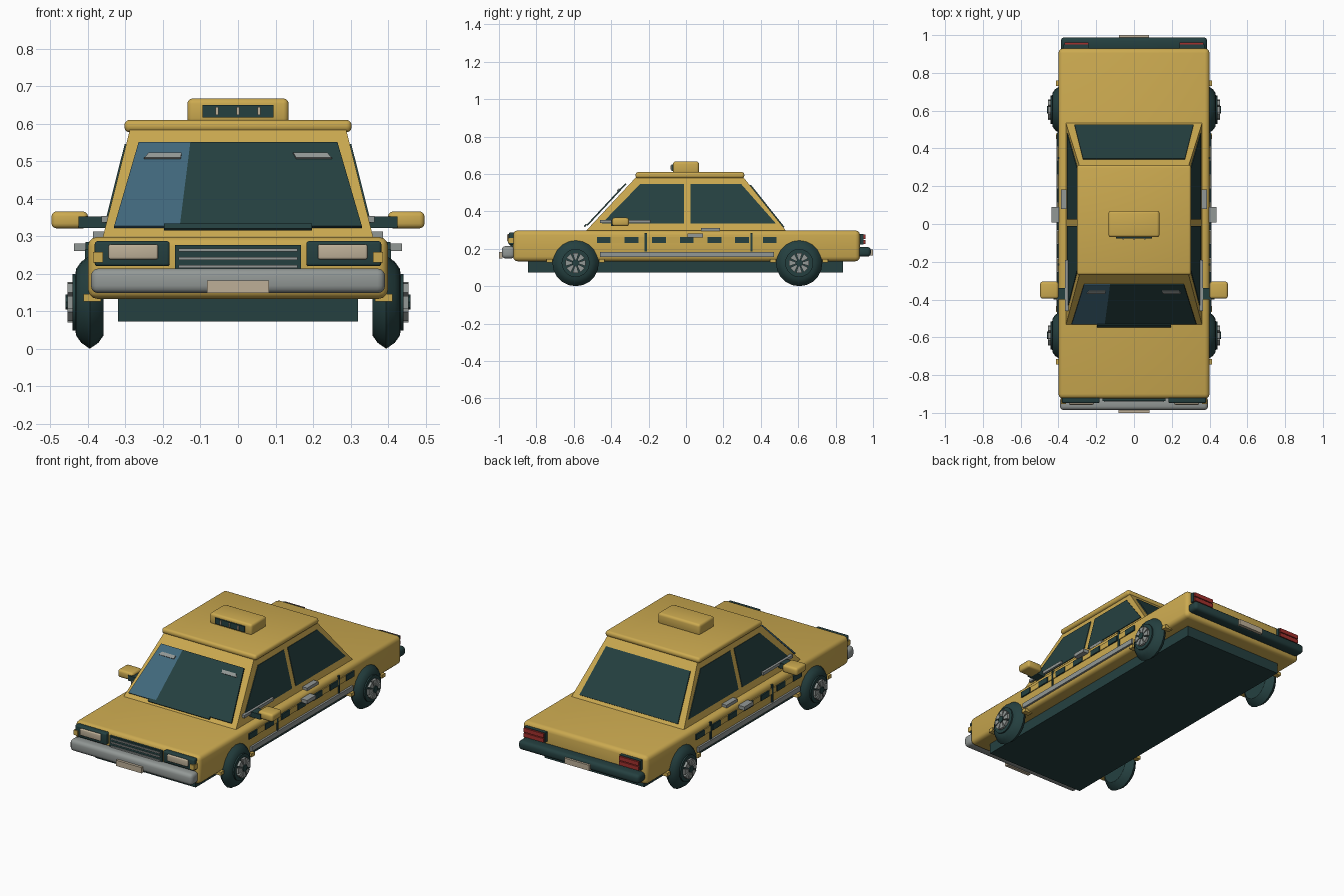
import bpy, bmesh, math
from mathutils import Vector

cube = bpy.data.objects.get("Cube")
if cube:
    bpy.data.objects.remove(cube, do_unlink=True)


def material(name, rgb):
    m = bpy.data.materials.new(name)
    m.use_nodes = True
    m.diffuse_color = (*rgb, 1)
    m.node_tree.nodes["Principled BSDF"].inputs["Base Color"].default_value = (*rgb, 1)
    return m


YELLOW = material("taxi_yellow", (0.60, 0.40, 0.08))
DARK = material("dark_teal", (0.018, 0.051, 0.051))
GREY = material("metal_grey", (0.29, 0.315, 0.305))
BEIGE = material("lamp_beige", (0.51, 0.43, 0.31))
BLUE = material("tinted_blue", (0.053, 0.14, 0.205))
RED = material("tail_red", (0.37, 0.03, 0.026))


def finish(name, bm, mat, smooth=False):
    bmesh.ops.recalc_face_normals(bm, faces=bm.faces)
    mesh = bpy.data.meshes.new(name)
    bm.to_mesh(mesh)
    bm.free()
    mesh.materials.append(mat)
    ob = bpy.data.objects.new(name, mesh)
    bpy.context.collection.objects.link(ob)
    if smooth:
        bpy.ops.object.select_all(action="DESELECT")
        ob.select_set(True)
        bpy.context.view_layer.objects.active = ob
        bpy.ops.object.shade_smooth_by_angle(angle=math.radians(35))
    return ob


def box(name, x, y, z, mat, bevel=0):
    """Box from (low, high) ranges, with optional rounded edges."""
    bm = bmesh.new()
    bmesh.ops.create_cube(bm, size=1)
    for v in bm.verts:
        v.co = [r[0] if c < 0 else r[1] for c, r in zip(v.co, (x, y, z))]
    if bevel:
        bmesh.ops.bevel(bm, geom=bm.edges[:], offset=bevel, segments=3,
                        profile=0.5, affect="EDGES")
    return finish(name, bm, mat, bevel > 0)


def pair(name, x, y, z, mat, bevel=0):
    """The same box on both sides of the car."""
    box("left_" + name, x, y, z, mat, bevel)
    box("right_" + name, (-x[1], -x[0]), y, z, mat, bevel)


def plate(name, points, mat, thick=0.008):
    """Thin flat panel around the given outline."""
    bm = bmesh.new()
    pts = [Vector(p) for p in points]
    shift = (pts[1] - pts[0]).cross(pts[2] - pts[0]).normalized() * thick / 2
    face = bm.faces.new([bm.verts.new(p - shift) for p in pts])
    ext = bmesh.ops.extrude_face_region(bm, geom=[face])
    for v in ext["geom"]:
        if isinstance(v, bmesh.types.BMVert):
            v.co += shift * 2
    return finish(name, bm, mat)


def lathe(name, profile, side, y, mat, segments=20):
    """Spin (radius, x) points about the axle."""
    bm = bmesh.new()
    vs = [bm.verts.new((side * x, y, AXLE_Z + r)) for r, x in profile]
    edges = [bm.edges.new(e) for e in zip(vs, vs[1:])]
    bmesh.ops.spin(bm, geom=vs + edges, cent=(0, y, AXLE_Z), axis=(1, 0, 0),
                   angle=2 * math.pi, steps=segments)
    bmesh.ops.remove_doubles(bm, verts=bm.verts, dist=0.0005)
    return finish(name, bm, mat, True)


# Lower body and underside
box("body", (-0.40, 0.40), (-0.925, 0.93), (0.133, 0.298), YELLOW, 0.025)
box("chassis", (-0.32, 0.32), (-0.845, 0.84), (0.072, 0.15), DARK)

# Cabin: a tapered block
BASE, TOP = 0.29, 0.585


def at(low, high, z):
    return low + (high - low) * (z - BASE) / (TOP - BASE)


def front_y(z): return at(-0.54, -0.265, z)
def rear_y(z): return at(0.54, 0.305, z)
def side_x(z): return at(0.362, 0.288, z)


bm = bmesh.new()
rings = []
for z in (BASE, TOP):
    rings.append([bm.verts.new(p) for p in (
        (-side_x(z), front_y(z), z), (side_x(z), front_y(z), z),
        (side_x(z), rear_y(z), z), (-side_x(z), rear_y(z), z))])
bm.faces.new(rings[0])
bm.faces.new(rings[1])
for i in range(4):
    j = (i + 1) % 4
    bm.faces.new((rings[0][i], rings[0][j], rings[1][j], rings[1][i]))
finish("cabin", bm, YELLOW)
box("roof", (-0.303, 0.303), (-0.27, 0.312), (0.577, 0.61), YELLOW, 0.014)

# Windscreen, with a tinted part, glints and a lower strip
LOW, HIGH = 0.325, 0.548


def screen(name, x0, x1, x2, x3, z0, z1, out, mat):
    """Panel parallel to the windscreen; x0, x1 below and x2, x3 above."""
    plate(name, [(x0, front_y(z0) - out, z0), (x1, front_y(z0) - out, z0),
                 (x2, front_y(z1) - out, z1), (x3, front_y(z1) - out, z1)], mat)


screen("windscreen", -0.155, 0.33, 0.265, -0.127, LOW, HIGH, 0.022, DARK)
screen("windscreen_tint", -0.33, -0.155, -0.127, -0.265, LOW, HIGH, 0.022, BLUE)
screen("right_glint", -0.25, -0.153, -0.15, -0.237, 0.507, 0.521, 0.03, GREY)
screen("left_glint", 0.155, 0.25, 0.237, 0.147, 0.507, 0.521, 0.03, GREY)
screen("windscreen_strip", -0.197, 0.197, 0.197, -0.197, 0.318, 0.331, 0.03, DARK)

# Rear and side windows
plate("rear_window", [(s * w, rear_y(z) + 0.003, z) for s, w, z in (
    (1, 0.315, 0.315), (1, 0.27, 0.54), (-1, 0.27, 0.54), (-1, 0.315, 0.315))], DARK)
for side, label in ((1, "left_"), (-1, "right_")):
    def window(name, corners):
        plate(label + name, [(side * side_x(z), y, z) for y, z in corners], DARK)
    window("front_window", [(-0.45, 0.335), (-0.01, 0.335), (-0.01, 0.545), (-0.245, 0.545)])
    window("rear_side_window", [(0.025, 0.335), (0.48, 0.335), (0.295, 0.545), (0.025, 0.545)])

# Roof sign
box("roof_sign", (-0.135, 0.135), (-0.07, 0.07), (0.6, 0.667), YELLOW, 0.014)
box("sign_panel", (-0.094, 0.094), (-0.077, -0.06), (0.617, 0.65), DARK)
for i in (-1, 0, 1):
    x = i * 0.056
    box("sign_mark", (x - 0.004, x + 0.004), (-0.083, -0.07), (0.623, 0.645), BEIGE)

# Front end
box("front_bumper", (-0.392, 0.392), (-0.985, -0.915), (0.148, 0.214), GREY, 0.02)
box("front_plate", (-0.082, 0.082), (-1.0, -0.98), (0.149, 0.182), BEIGE)
box("grille", (-0.168, 0.168), (-0.936, -0.91), (0.208, 0.276), DARK)
for z in (0.219, 0.241, 0.263):
    box("grille_bar", (-0.158, 0.158), (-0.942, -0.93), (z - 0.004, z + 0.004), GREY)
pair("headlight_housing", (0.182, 0.382), (-0.948, -0.9), (0.22, 0.287), DARK, 0.008)
pair("headlight", (0.213, 0.345), (-0.957, -0.93), (0.238, 0.278), BEIGE, 0.006)
pair("indicator", (0.36, 0.386), (-0.953, -0.9), (0.23, 0.258), YELLOW)

# Rear end
box("rear_bumper", (-0.387, 0.387), (0.915, 0.988), (0.158, 0.21), DARK, 0.018)
box("rear_plate", (-0.08, 0.08), (0.98, 1.0), (0.163, 0.195), BEIGE)
pair("tail_housing", (0.238, 0.372), (0.91, 0.95), (0.222, 0.279), DARK)
for low in (0.225, 0.253):
    pair("tail_light", (0.242, 0.368), (0.93, 0.96), (low, low + 0.023), RED)

# Side trim: sill, seams, handles and chequered band
pair("sill_strip", (0.39, 0.411), (-0.46, 0.47), (0.156, 0.184), GREY)
for y in (-0.215, 0.35):
    pair("door_seam", (0.39, 0.406), (y - 0.006, y + 0.006), (0.185, 0.285), DARK)
pair("lower_handle", (0.395, 0.437), (0.008, 0.09), (0.26, 0.281), GREY)
pair("upper_handle", (0.355, 0.387), (0.08, 0.182), (0.292, 0.312), GREY)
pair("window_trim", (0.34, 0.364), (-0.46, -0.19), (0.337, 0.354), GREY)
for i in range(7):
    y = -0.44 + i * 0.148
    pair("dark_check", (0.39, 0.408), (y - 0.037, y + 0.037), (0.232, 0.264), DARK)
    if i < 6:
        pair("yellow_check", (0.39, 0.405), (y + 0.04, y + 0.108), (0.232, 0.264), YELLOW)

# Door mirrors
pair("mirror", (0.4, 0.497), (-0.395, -0.305), (0.321, 0.366), YELLOW, 0.013)
pair("mirror_arm", (0.35, 0.425), (-0.4, -0.34), (0.322, 0.352), DARK)

# Wheels
AXLE_Z = 0.124
TYRE = [(0.06, 0.358), (0.088, 0.358), (0.108, 0.372), (0.124, 0.395),
        (0.108, 0.418), (0.088, 0.432), (0.06, 0.434)]
for y, end in ((-0.59, "front_"), (0.605, "rear_")):
    for side, label in ((1, "left_"), (-1, "right_")):
        name = end + label
        lathe(name + "tyre", TYRE, side, y, DARK)
        lathe(name + "rim_back", [(0, 0.36), (0.075, 0.36), (0.075, 0.441), (0, 0.441)],
              side, y, DARK)
        lathe(name + "hub", [(0, 0.44), (0.02, 0.44), (0.02, 0.46), (0, 0.46)],
              side, y, DARK, 8)
        # Wedge-shaped spokes
        for k in range(8):
            a, w = k * math.pi / 4, 0.3
            plate(name + "spoke", [(side * 0.448, y + r * math.cos(a + d),
                                    AXLE_Z + r * math.sin(a + d)) for r, d in (
                (0.018, -w), (0.056, -w), (0.056, w), (0.018, w))], GREY, 0.014)
    for d in (-0.14, 0.14):
        pair("arch_end", (0.365, 0.412), (y + d - 0.015, y + d + 0.015),
             (0.126, 0.146), YELLOW)
